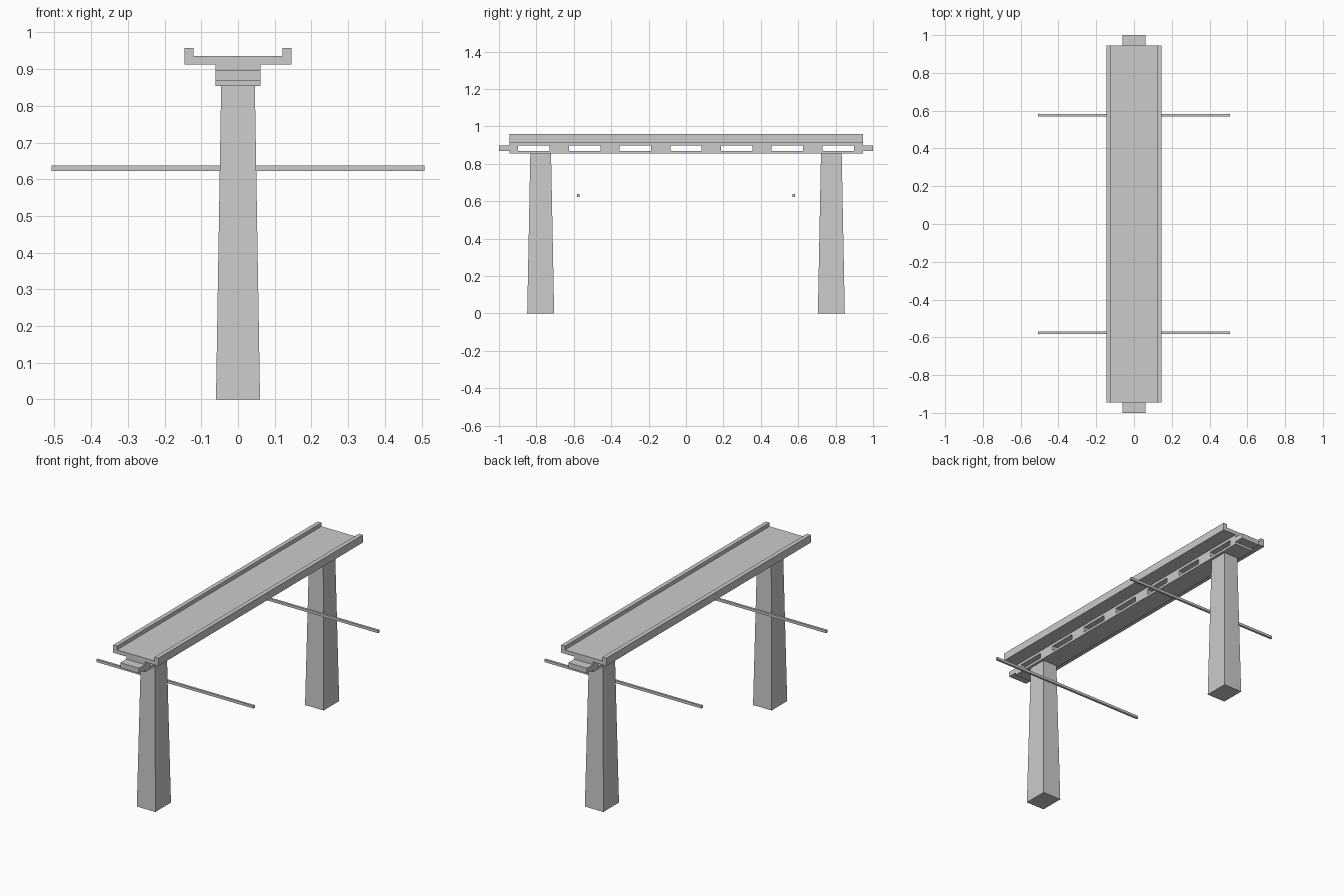
import bpy, bmesh

if "Cube" in bpy.data.objects:
    bpy.data.objects.remove(bpy.data.objects["Cube"])


def from_bmesh(name, bm):
    bmesh.ops.recalc_face_normals(bm, faces=bm.faces)
    mesh = bpy.data.meshes.new(name)
    bm.to_mesh(mesh)
    bm.free()
    obj = bpy.data.objects.new(name, mesh)
    bpy.context.collection.objects.link(obj)
    return obj


def box(name, x, y, z, taper=(1, 1)):
    """Box from (min, max) ranges; taper scales the top about the centre."""
    bm = bmesh.new()
    bmesh.ops.create_cube(bm, size=1)
    for v in bm.verts:
        k = taper if v.co.z > 0 else (1, 1)
        v.co.x = sum(x) / 2 + v.co.x * (x[1] - x[0]) * k[0]
        v.co.y = sum(y) / 2 + v.co.y * (y[1] - y[0]) * k[1]
        v.co.z = sum(z) / 2 + v.co.z * (z[1] - z[0])
    return from_bmesh(name, bm)


def extrude_y(name, profile, half):
    """Extrude an (x, z) profile from -half to +half along y."""
    bm = bmesh.new()
    face = bm.faces.new([bm.verts.new((x, -half, z)) for x, z in profile])
    new = bmesh.ops.extrude_face_region(bm, geom=[face])["geom"]
    verts = [g for g in new if isinstance(g, bmesh.types.BMVert)]
    bmesh.ops.translate(bm, verts=verts, vec=(0, 2 * half, 0))
    # the extrusion keeps the starting face as the near cap
    return from_bmesh(name, bm)


# Channel-shaped deck with raised edges
right = [(0.146, 0.913), (0.146, 0.958), (0.121, 0.958), (0.121, 0.936)]
extrude_y("deck", right + [(-x, z) for x, z in reversed(right)], 0.945)

# Girder under the deck: two flanges separated by spacer blocks
W = 0.061
box("girder_top_flange", (-W, W), (-0.945, 0.945), (0.898, 0.913))
box("girder_bottom_flange", (-W, W), (-0.945, 0.945), (0.854, 0.868))
for i in range(8):
    y = (i - 3.5) * 0.271
    box(f"spacer_block_{i + 1}", (-W, W), (y - 0.0515, y + 0.0515), (0.868, 0.898))

# Tapered legs and thin cross bars at both ends
for side, s in (("front", -1), ("back", 1)):
    y = 0.777 * s
    box(f"{side}_leg", (-0.06, 0.06), (y - 0.072, y + 0.072), (0, 0.854), (0.765, 0.77))
    y = 0.576 * s
    box(f"{side}_cross_bar", (-0.508, 0.508), (y - 0.0065, y + 0.0065), (0.623, 0.638))
